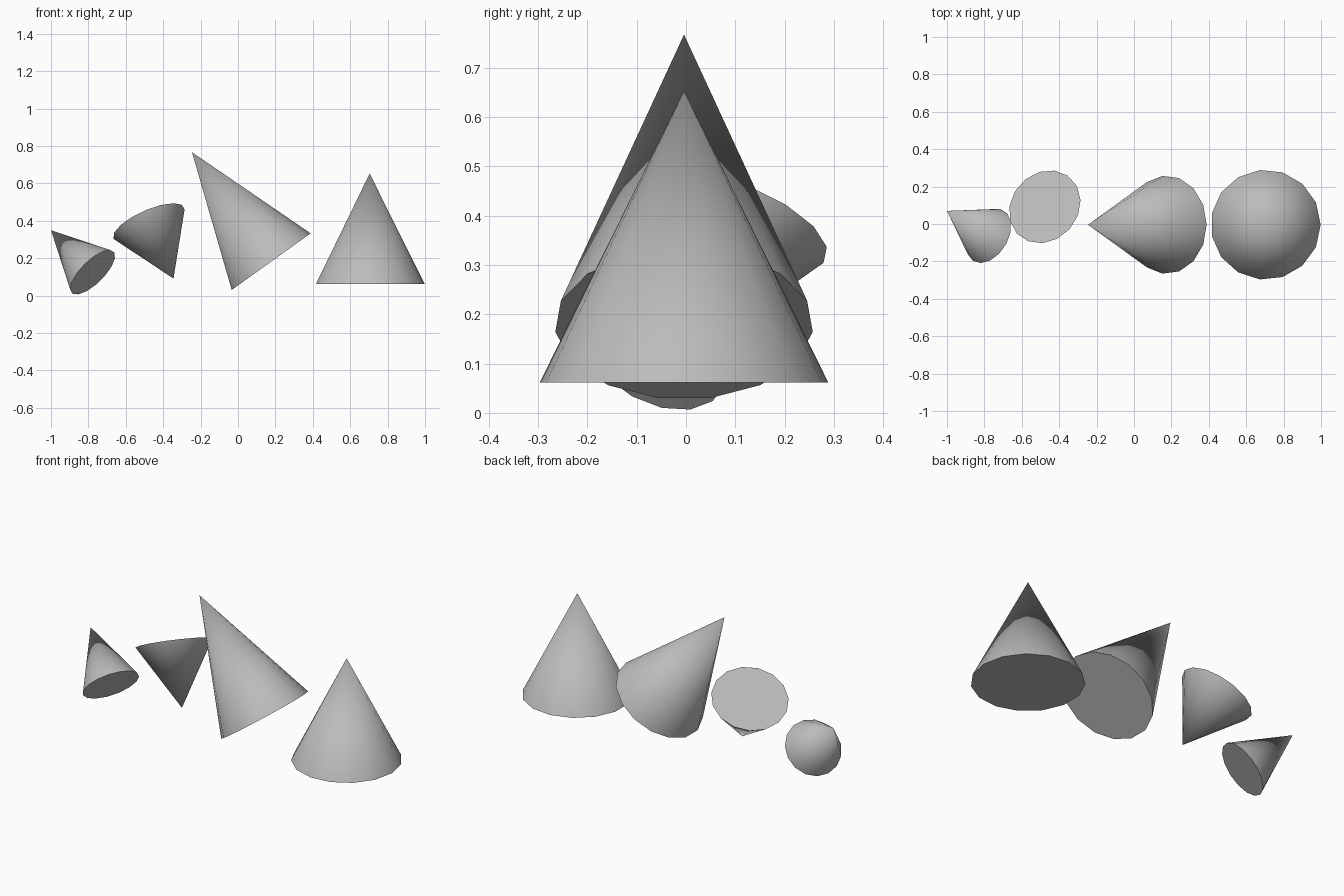
import bpy
import bmesh
import math
from mathutils import Vector

if "Cube" in bpy.data.objects:
    bpy.data.objects.remove(bpy.data.objects["Cube"])

grey = bpy.data.materials.new("light_grey")
grey.diffuse_color = (0.5, 0.5, 0.5, 1.0)
grey.use_nodes = True
grey.node_tree.nodes["Principled BSDF"].inputs["Base Color"].default_value = grey.diffuse_color

SIDES = 15


def cone(name, apex, centre, radius, corner):
    """Closed cone from base centre to apex; one rim corner points along 'corner'."""
    apex, centre, corner = Vector(apex), Vector(centre), Vector(corner)
    axis = (apex - centre).normalized()
    u = (corner - axis * corner.dot(axis)).normalized()
    v = axis.cross(u)
    bm = bmesh.new()
    rim = []
    for i in range(SIDES):
        a = 2 * math.pi * i / SIDES
        rim.append(bm.verts.new(centre + radius * (u * math.cos(a) + v * math.sin(a))))
    tip = bm.verts.new(apex)
    bm.faces.new(rim[::-1])
    for i in range(SIDES):
        bm.faces.new((rim[i], rim[(i + 1) % SIDES], tip))
    mesh = bpy.data.meshes.new(name)
    bm.to_mesh(mesh)
    bm.free()
    mesh.materials.append(grey)
    obj = bpy.data.objects.new(name, mesh)
    bpy.context.collection.objects.link(obj)
    # smooth sides, sharp base rim
    bpy.ops.object.select_all(action='DESELECT')
    obj.select_set(True)
    bpy.context.view_layer.objects.active = obj
    bpy.ops.object.shade_smooth_by_angle(angle=math.radians(30))


# upright cone on the right
cone("upright_cone", (0.704, -0.004, 0.653), (0.704, -0.004, 0.062), 0.294, (1, 0, 0))
# tall cone leaning left
cone("leaning_cone", (-0.246, -0.004, 0.767), (0.175, -0.004, 0.18), 0.2625, (0.81, 0, 0.586))
# cone standing on its tip
cone("inverted_cone", (-0.345, -0.024, 0.091), (-0.477, 0.092, 0.389), 0.207, (0.05, 0.204, -0.045))
# small tipped cone on the left
cone("small_cone", (-1.0, 0.07, 0.35), (-0.777, -0.063, 0.125), 0.158, (-0.08, 0.075, -0.122))
